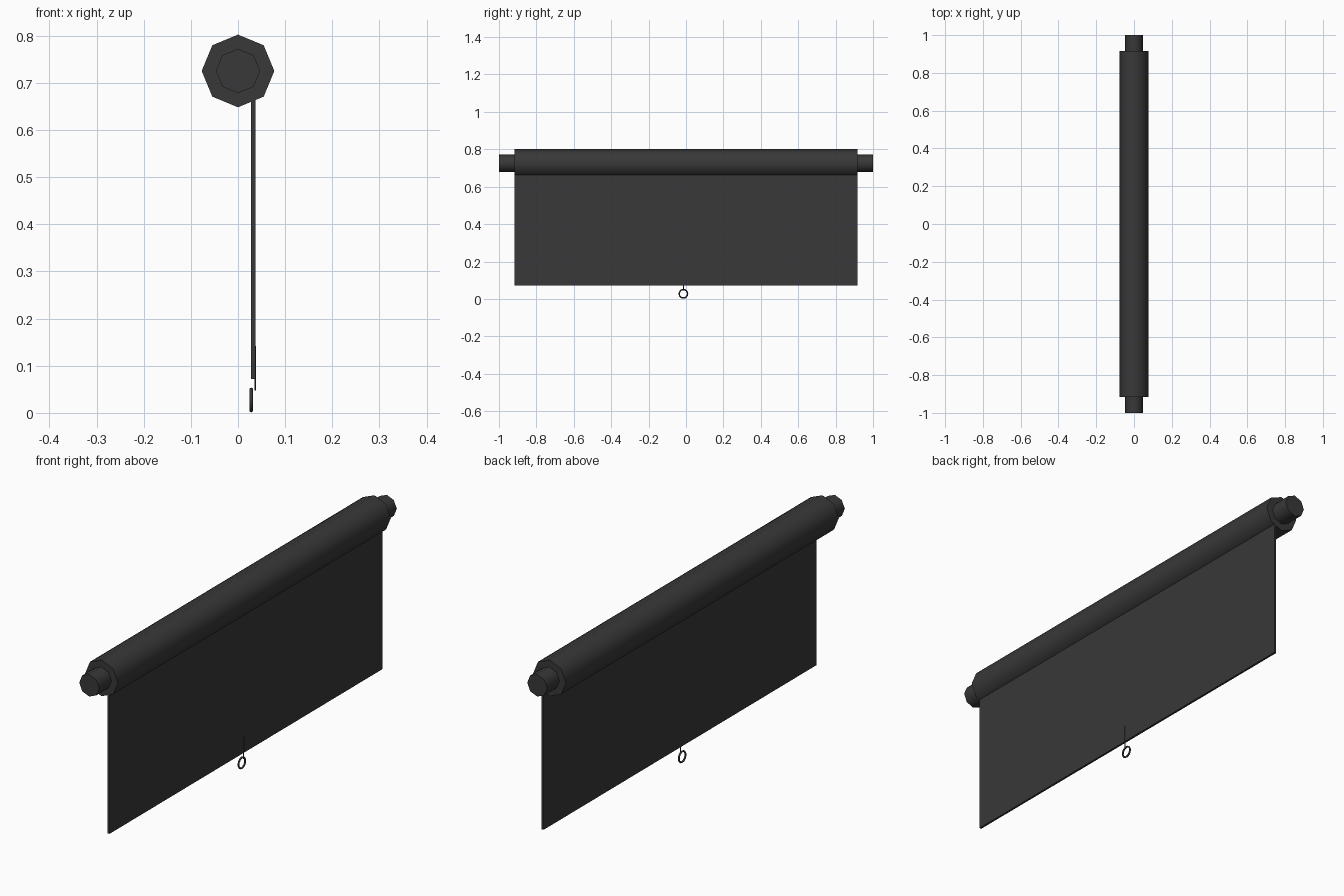
import bpy, math

if "Cube" in bpy.data.objects:
    bpy.data.objects.remove(bpy.data.objects["Cube"])

def finish(name):
    ob = bpy.context.object
    ob.name = name
    return ob

def rod(name, radius, length, centre, sides=8, along_y=True, smooth=True):
    # Vertex of the polygon points straight up when laid along y
    bpy.ops.mesh.primitive_cylinder_add(
        vertices=sides, radius=radius, depth=length, location=centre,
        rotation=(math.pi / 2 if along_y else 0, 0, 0))
    if smooth:
        bpy.ops.object.shade_smooth_by_angle(angle=math.radians(50))
    return finish(name)

ROLL_Z = 0.725
HALF = 0.917

# Rolled fabric
rod("roller", 0.077, 2 * HALF, (0, 0, ROLL_Z))

# End pins
for side, label in ((-1, "front"), (1, "back")):
    rod(label + "_pin", 0.047, 1 - HALF, (0, side * (1 + HALF) / 2, ROLL_Z))

# Hanging sheet
bottom, top = 0.072, 0.67
bpy.ops.mesh.primitive_cube_add(size=1, location=(0.0325, 0, (bottom + top) / 2))
sheet = finish("sheet")
sheet.scale = (0.009, 2 * HALF, top - bottom)

# Pull cord and ring
rod("pull_cord", 0.002, 0.095, (0.0362, -0.014, 0.0945), sides=6, along_y=False)
bpy.ops.mesh.primitive_torus_add(
    major_segments=16, minor_segments=6, major_radius=0.0225, minor_radius=0.0038,
    location=(0.028, -0.014, 0.0275), rotation=(0, math.pi / 2, 0))
bpy.ops.object.shade_smooth_by_angle(angle=math.radians(70))
finish("pull_ring")

# Dark grey finish
mat = bpy.data.materials.new("dark_grey")
mat.diffuse_color = (0.04, 0.04, 0.04, 1)
mat.use_nodes = True
mat.node_tree.nodes["Principled BSDF"].inputs["Base Color"].default_value = mat.diffuse_color
for ob in bpy.data.objects:
    ob.data.materials.append(mat)
